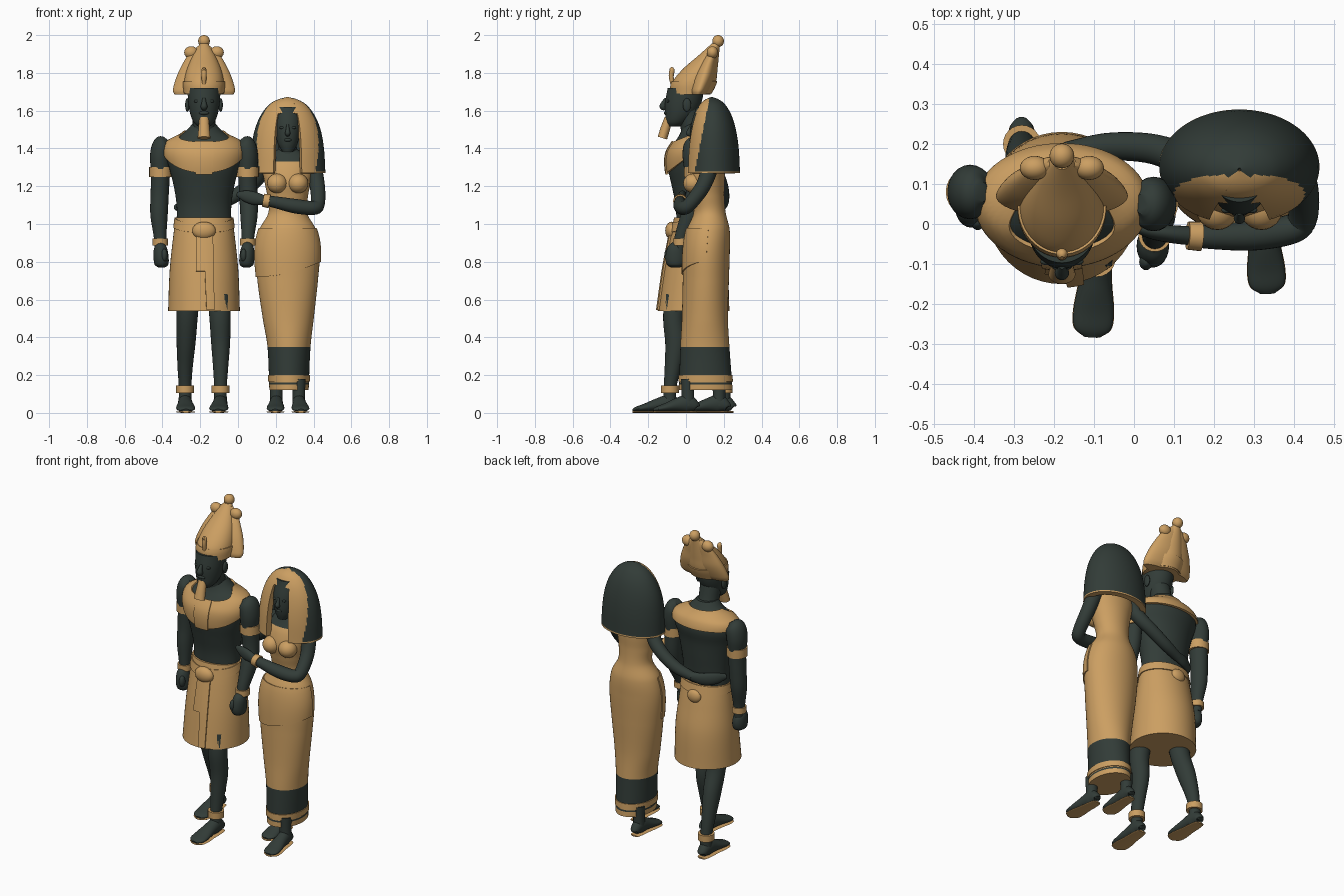
import bpy, bmesh, math
from mathutils import Vector

if "Cube" in bpy.data.objects:
    bpy.data.objects.remove(bpy.data.objects["Cube"])

def material(name, c):
    m = bpy.data.materials.new(name)
    m.diffuse_color = (*c, 1)
    m.use_nodes = True
    m.node_tree.nodes["Principled BSDF"].inputs["Base Color"].default_value = m.diffuse_color
    return m

GOLD = material("warm gold", (0.60, 0.345, 0.122))
DARK = material("dark green stone", (0.032, 0.045, 0.039))

def at(keys, t):
    """Smooth interpolation of key tuples whose first item is the parameter."""
    n = len(keys)
    i = max(k for k in range(n - 1) if k == 0 or keys[k][0] <= t)
    a, b = keys[i], keys[i + 1]
    h = b[0] - a[0]
    u = (t - a[0]) / h
    def slope(k, c):
        p, q = keys[max(k - 1, 0)], keys[min(k + 1, n - 1)]
        return (q[c] - p[c]) / (q[0] - p[0])
    return [(2*u**3 - 3*u*u + 1) * a[c] + (u**3 - 2*u*u + u) * h * slope(i, c)
            + (3*u*u - 2*u**3) * b[c] + (u**3 - u*u) * h * slope(i + 1, c)
            for c in range(1, len(a))]

def make(name, verts, faces, mat, rule=None, thick=0, closed=True):
    me = bpy.data.meshes.new(name)
    me.from_pydata(verts, [], faces)
    me.materials.append(mat)
    if rule:  # rule(centre) is true where the other colour goes
        me.materials.append(DARK if mat == GOLD else GOLD)
        for p in me.polygons:
            p.material_index = int(rule(p.center))
    if closed:
        bm = bmesh.new()
        bm.from_mesh(me)
        bmesh.ops.recalc_face_normals(bm, faces=bm.faces)
        bm.to_mesh(me)
        bm.free()
    ob = bpy.data.objects.new(name, me)
    bpy.context.collection.objects.link(ob)
    if thick:
        md = ob.modifiers.new("thickness", "SOLIDIFY")
        md.thickness, md.offset = thick, -1
        bpy.context.view_layer.objects.active = ob
        bpy.ops.object.modifier_apply(modifier=md.name)
    return ob

def lathe(name, prof, mat, top=None, bot=None, a0=0, a1=360, off=0, thick=0,
          rows=24, cols=48, rule=None):
    """Skin of horizontal ellipses; prof rows are (z, x, y, rx, ry). Front is -90 degrees."""
    full = a1 - a0 == 360
    n = cols if full else cols + 1
    verts, faces = [], []
    for i in range(rows + 1):
        for j in range(n):
            a = math.radians(a0 + (a1 - a0) * j / cols)
            zt = top(a) if top else prof[-1][0]
            zb = bot(a) if bot else prof[0][0]
            z = zt + (zb - zt) * i / rows
            x, y, rx, ry = at(prof, z)
            verts.append((x + (rx + off) * math.cos(a), y + (ry + off) * math.sin(a), z))
    for i in range(rows):
        for j in range(cols):
            k = (j + 1) % n
            faces.append((i*n + j, (i+1)*n + j, (i+1)*n + k, i*n + k))
    solid = full and not thick
    if solid:
        faces += [tuple(range(n)), tuple(rows*n + j for j in reversed(range(n)))]
    return make(name, verts, faces, mat, rule, thick, solid)

def sweep(name, pts, mat, ref=(0, 1, 0), steps=6, n=24):
    """Tube through (x, y, z, r1, r2) points; r2 lies along the ref direction."""
    keys = [(i, *p, *([p[3]] if len(p) == 4 else [])) for i, p in enumerate(pts)]
    m = (len(pts) - 1) * steps
    rows = [at(keys, i / steps) for i in range(m + 1)]
    verts, faces = [], []
    for i, r in enumerate(rows):
        t = (Vector(rows[min(i + 1, m)][:3]) - Vector(rows[max(i - 1, 0)][:3])).normalized()
        u = t.cross(Vector(ref)).normalized()
        v = u.cross(t)
        for j in range(n):
            a = 2 * math.pi * j / n
            verts.append(Vector(r[:3]) + u * r[3] * math.cos(a) + v * r[4] * math.sin(a))
    for i in range(m):
        for j in range(n):
            k = (j + 1) % n
            faces.append((i*n + j, (i+1)*n + j, (i+1)*n + k, i*n + k))
    faces += [tuple(range(n)), tuple(m*n + j for j in range(n))]
    return make(name, verts, faces, mat)

def ball(name, loc, size, mat):
    bpy.ops.mesh.primitive_uv_sphere_add(segments=24, ring_count=14, radius=1, location=loc)
    ob = bpy.context.object
    ob.name, ob.scale = name, size
    ob.data.materials.append(mat)

def band(name, x, y, z, h, r):
    sweep(name, [(x, y, z - h, r), (x, y, z + h, r)], GOLD, steps=1)

def foot(name, x, y, s=1.0, toe=0.0):
    """Foot with the ankle at x, y and toes towards -y, on a gold sole."""
    shape = [(.052, .03, .012, .012), (.045, .036, .028, .026), (0, .05, .037, .046),
             (-.06, .043, .041, .036), (-.13, .028, .05, .022), (-.175, .02, .046, .014), (-.197, .014, .02, .006)]
    pts = [(x + toe * d, y + d * s, z, rx * s, rz) for d, z, rx, rz in shape]
    sweep(name, pts, DARK, ref=(0, 0, 1))
    sweep(name + "_sole", [(p[0], p[1], .005, p[3] * 1.03, .005) for p in pts], GOLD, ref=(0, 0, 1))

# ---------------------------------------------------------------- man
MX = -0.18
torso = [(1.0, MX, .05, .145, .10), (1.1, MX, .05, .145, .105), (1.2, MX, .045, .16, .12),
         (1.3, MX, .04, .185, .135), (1.38, MX, .05, .205, .14), (1.44, MX, .06, .185, .115),
         (1.48, MX, .055, .11, .085), (1.53, MX, .045, .062, .062)]
lathe("man_torso", torso, DARK)
front = lambda a: max(0, -math.sin(a))
lathe("man_collar", torso, GOLD, top=lambda a: 1.495 - .06 * front(a),
      bot=lambda a: 1.395 - .125 * front(a) ** .8, off=.013, thick=.018, rows=12, cols=64)
lathe("man_pectoral", torso, GOLD, top=lambda a: 1.44, bot=lambda a: 1.262,
      a0=-103, a1=-77, off=.02, thick=.015, rows=8, cols=8)

# Kilt with overlapping flap and knots
kilt = [(.54, MX, .04, .19, .19), (.75, MX, .05, .182, .17), (.9, MX, .05, .167, .142), (1.035, MX, .05, .15, .113)]
lathe("man_kilt", kilt, GOLD)
lathe("man_belt", kilt, GOLD, top=lambda a: 1.035 - .03 * front(a), bot=lambda a: .985 - .03 * front(a),
      off=.006, thick=.01, rows=3)
lathe("man_kilt_flap", kilt, GOLD, top=lambda a: .95,
      bot=lambda a: .75 if a < math.radians(-88) else .545, a0=-103, a1=-74, off=.01, thick=.012, rows=12, cols=12)
ball("man_belt_knot", (MX, -.075, .965), (.062, .035, .047), GOLD)
ball("man_back_knot", (MX, .175, .965), (.045, .025, .04), GOLD)

# Head, features and beard
head = [(1.515, MX, -.06, .03, .03), (1.535, MX, -.05, .052, .055), (1.58, MX, -.03, .072, .08),
        (1.64, MX, -.015, .083, .096), (1.72, MX, .0, .088, .097)]
lathe("man_head", head, DARK)
sweep("man_neck", [(MX, .045, 1.46, .068), (MX, .03, 1.52, .06), (MX, .01, 1.6, .062)], DARK)
sweep("man_nose", [(MX, -.105, 1.665, .008), (MX, -.118, 1.64, .013), (MX, -.122, 1.622, .018), (MX, -.108, 1.61, .012)], DARK)
ball("man_lips", (MX, -.105, 1.588, ), (.026, .012, .011), DARK)
ball("man_chin", (MX, -.085, 1.548), (.032, .025, .02), DARK)
for s in (-1, 1):
    ball("man_ear", (MX + s * .088, .005, 1.63), (.012, .022, .036), DARK)
    ball("man_eye", (MX + s * .036, -.094, 1.65), (.018, .009, .008), DARK)
sweep("man_beard", [(MX, -.092, 1.56, .026, .022), (MX, -.108, 1.51, .029, .025), (MX, -.125, 1.455, .034, .026)], GOLD)

# Crown: central bulb, side plumes, balls and brow ornament
crown = [(1.685, MX, .025, .1, .103), (1.75, MX, .043, .105, .115), (1.82, MX, .075, .09, .092),
         (1.9, MX, .125, .055, .05), (1.955, MX, .158, .022, .022)]
lathe("crown_bulb", crown, GOLD)
lathe("crown_band", crown, GOLD, top=lambda a: 1.755, bot=lambda a: 1.69, off=.006, thick=.012, rows=5)
plumes = [(1.685, MX, .065, .155, .04), (1.705, MX, .07, .165, .052), (1.78, MX, .095, .145, .058),
          (1.85, MX, .118, .112, .045), (1.9, MX, .138, .08, .032), (1.94, MX, .152, .035, .02)]
lathe("crown_plumes", plumes, GOLD)
ball("crown_top_ball", (MX, .17, 1.968), (.031, .031, .032), GOLD)
for s in (-1, 1):
    ball("crown_side_ball", (MX + s * .068, .14, 1.908), (.037, .03, .033), GOLD)
sweep("crown_brow_ornament", [(MX, -.07, 1.73, .01), (MX, -.078, 1.78, .013), (MX, -.075, 1.815, .014),
                              (MX, -.085, 1.825, .006)], GOLD)

# Arms: the right hangs straight, the left reaches slightly forward
for side, s, dy, lean in (("right", -1, .01, .02), ("left", 1, -.02, .09)):
    x = MX + s * .23
    y = .07 + dy
    sweep(f"man_{side}_arm", [(x - s*.03, y, 1.452, .02, .025), (x - s*.012, y, 1.425, .05, .06),
          (x, y, 1.36, .056, .068), (x, y, 1.27, .05, .058), (x + s*.005, y, 1.15, .048, .052),
          (x + s*.008, y - lean*.3, 1.05, .046, .05), (x + s*.003, y - lean*.8, .94, .034, .036),
          (x, y - lean, .86, .029, .032)], DARK)
    band(f"man_{side}_armband", x, y, 1.275, .027, .06)
    band(f"man_{side}_bracelet", x + s*.002, y - lean*.87, .905, .018, .041)
    hy = y - lean - .015
    sweep(f"man_{side}_fist", [(x, hy + .01, .895, .024, .026), (x, hy, .865, .036, .045), (x - s*.003, hy, .82, .04, .054),
          (x - s*.005, hy, .785, .036, .046), (x - s*.005, hy, .77, .018, .025)], DARK)
    ball(f"man_{side}_thumb", (x - s*.02, hy - .04, .835), (.017, .02, .034), DARK)

# Striding legs
sweep("man_right_leg", [(-.265, .07, .62, .062), (-.27, .09, .5, .056), (-.275, .135, .37, .05, .056),
      (-.28, .175, .24, .04, .043), (-.28, .2, .13, .033), (-.28, .2, .05, .035)], DARK)
sweep("man_left_leg", [(-.1, -.05, .62, .062), (-.095, -.065, .5, .056), (-.092, -.055, .37, .05, .055),
      (-.092, -.07, .24, .04, .043), (-.093, -.085, .13, .033), (-.093, -.085, .05, .035)], DARK)
for side, x, y in (("right", -.28, .2), ("left", -.093, -.085)):
    band(f"man_{side}_anklet", x, y, .125, .02, .047)
    foot(f"man_{side}_foot", x, y, 1.0, .06 if side == "left" else -.02)

# ---------------------------------------------------------------- woman
WX = 0.263
dress = [(.12, .27, .105, .104, .142), (.35, .27, .1, .114, .13), (.5, .266, .1, .135, .122),
         (.7, WX, .105, .16, .122), (.86, WX, .11, .17, .122), (.97, WX, .118, .15, .113),
         (1.06, WX, .125, .102, .085), (1.15, WX, .115, .108, .088), (1.22, WX, .11, .122, .095),
         (1.3, WX, .12, .132, .085), (1.36, WX, .13, .1, .062), (1.4, WX, .13, .045, .045)]
# Dark above the neckline, a dark lower band and a thin dark hem line
lathe("woman_dress", dress, GOLD, rows=128,
      rule=lambda c: c.z > 1.33 or .2 < c.z < .35 or .15 < c.z < .16)
lathe("woman_hem", dress, GOLD, top=lambda a: .2, bot=lambda a: .165, off=.005, thick=.008, rows=3)
lathe("woman_hip_sash", dress, GOLD, top=lambda a: .98,
      bot=lambda a: .72 + .08 * ((1 + math.cos(a)) / 2) ** 2, a0=-180, a1=0, off=.007, thick=.01, rows=14)
for s in (-1, 1):
    ball("woman_bust", (WX + s * .055, .04, 1.215), (.054, .055, .052), GOLD)

# Head and wig
face = [(1.385, WX, .065, .028, .026), (1.42, WX, .08, .05, .052), (1.47, WX, .09, .063, .068),
        (1.53, WX, .1, .07, .073), (1.62, WX, .125, .07, .07)]
lathe("woman_head", face, DARK)
sweep("woman_neck", [(WX, .125, 1.34, .05), (WX, .115, 1.47, .046)], DARK)
sweep("woman_nose", [(WX, .028, 1.525, .006), (WX, .018, 1.495, .011), (WX, .014, 1.48, .014), (WX, .026, 1.472, .01)], DARK)
ball("woman_lips", (WX, .028, 1.445), (.02, .01, .009), DARK)
for s in (-1, 1):
    ball("woman_eye", (WX + s * .03, .035, 1.51), (.015, .008, .007), DARK)
wig = [(1.27, WX, .143, .2, .143), (1.4, WX, .143, .192, .136), (1.5, WX, .143, .174, .121),
       (1.58, WX, .142, .14, .097), (1.635, WX, .14, .095, .065), (1.66, WX, .138, .05, .035), (1.672, WX, .136, .004, .004)]
# Dark behind a leaning plane, gold lappets in front and a gold lower rim
back = lambda c: c.y > .045 + .2 * (c.z - 1.27) and c.z > 1.283
lathe("woman_wig", wig, GOLD, a0=-68, a1=248, thick=.035, rows=44, cols=96, rule=back)
lathe("woman_wig_brow", wig, GOLD, bot=lambda a: 1.595 - .03 * abs(math.cos(a)),
      a0=-112, a1=-68, thick=.03, rows=12, cols=16, rule=back)

# Left arm folded across the front to hold the man's arm
sweep("woman_left_arm", [(.36, .13, 1.36, .03), (.395, .13, 1.31, .043), (.42, .09, 1.2, .04),
      (.422, .02, 1.105, .037), (.395, -.012, 1.085, .037), (.3, -.028, 1.095, .038), (.2, -.032, 1.115, .031),
      (.14, -.03, 1.125, .026)], DARK)
sweep("woman_left_hand", [(.15, -.03, 1.123, .024), (.09, -.025, 1.135, .034, .022), (.04, -.018, 1.148, .03, .018),
      (-.005, -.005, 1.158, .012, .01)], DARK)
sweep("woman_bracelet", [(.168, -.031, 1.12, .037), (.134, -.029, 1.126, .035)], GOLD, steps=1)

# Right arm reaching round the man's back, fingers at his far side
sweep("woman_right_arm", [(.17, .13, 1.36, .03), (.135, .14, 1.31, .043), (.1, .17, 1.24, .04),
      (.03, .19, 1.18, .037), (-.07, .193, 1.12, .034), (-.17, .178, 1.085, .027)], DARK)
sweep("woman_right_hand", [(-.16, .18, 1.088, .026), (-.23, .165, 1.08, .036, .02), (-.29, .125, 1.085, .034, .018),
      (-.33, .075, 1.09, .015, .012)], DARK)

# Ankles and feet
for side, x, y in (("right", .203, .175), ("left", .322, .01)):
    sweep(f"woman_{side}_ankle", [(x, y, .18, .036), (x, y, .1, .033), (x, y, .04, .034)], DARK)
    foot(f"woman_{side}_foot", x, y, .93, -.06 if side == "left" else .03)

# Smooth shading with sharp rims
bpy.ops.object.select_all(action="SELECT")
bpy.context.view_layer.objects.active = bpy.data.objects["man_torso"]
bpy.ops.object.shade_smooth_by_angle(angle=math.radians(40))
